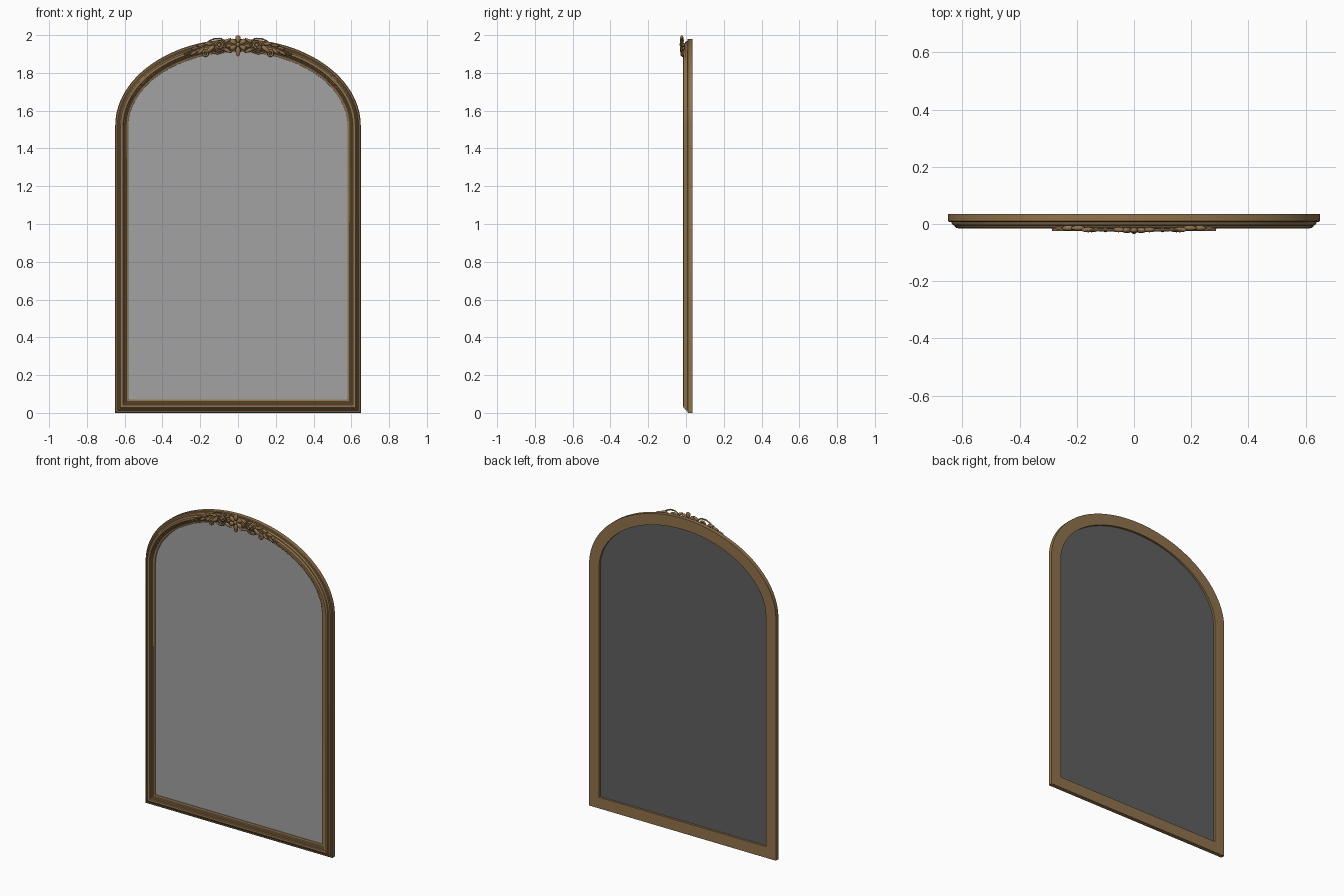
import bpy, bmesh, math
from mathutils import Matrix, Vector

if "Cube" in bpy.data.objects:
    bpy.data.objects.remove(bpy.data.objects["Cube"])


def material(name, rgb):
    m = bpy.data.materials.new(name)
    m.diffuse_color = (*rgb, 1)
    m.use_nodes = True
    m.node_tree.nodes["Principled BSDF"].inputs["Base Color"].default_value = m.diffuse_color
    return m


GOLD = material("antique gold", (0.28, 0.17, 0.072))
GLASS = material("mirror grey", (0.36, 0.36, 0.36))
BACK = material("backing dark grey", (0.115, 0.115, 0.115))
W, SPRING, RISE = 0.65, 1.52, 0.46


def outline(d):
    """Arched outline, offset inwards by d."""
    pts = [(-W + d, d), (W - d, d)]
    n = 72
    for i in range(n + 1):
        a = math.pi * i / n
        c, s = math.cos(a), math.sin(a)
        nrm = Vector((c / W, s / RISE)).normalized()
        pts.append((W * c - nrm.x * d, SPRING + RISE * s - nrm.y * d))
    return pts


def finish(bm, name, mats, angle=35):
    bmesh.ops.recalc_face_normals(bm, faces=bm.faces)
    me = bpy.data.meshes.new(name)
    bm.to_mesh(me)
    bm.free()
    ob = bpy.data.objects.new(name, me)
    bpy.context.collection.objects.link(ob)
    for m in mats:
        me.materials.append(m)
    smooth(ob, angle)
    return ob


def smooth(ob, angle=35):
    bpy.ops.object.select_all(action='DESELECT')
    ob.select_set(True)
    bpy.context.view_layer.objects.active = ob
    bpy.ops.object.shade_smooth_by_angle(angle=math.radians(angle))


# Moulded frame: profile of (inset, depth) swept round the outline
profile = [(0, 0.035), (0, 0.010), (0.004, 0.007), (0.012, 0.007), (0.013, 0.001),
           (0.017, -0.004), (0.022, -0.005), (0.024, -0.010), (0.029, -0.014),
           (0.036, -0.015), (0.042, -0.013), (0.045, -0.008), (0.050, -0.007),
           (0.053, -0.003), (0.056, -0.003), (0.060, 0.001), (0.066, 0.002),
           (0.070, 0.005), (0.070, 0.035)]
bm = bmesh.new()
rings = [[bm.verts.new((x, y, z)) for x, z in outline(d)] for d, y in profile]
for k, r in enumerate(rings):
    q = rings[(k + 1) % len(rings)]
    for i in range(len(r)):
        j = (i + 1) % len(r)
        bm.faces.new((r[i], r[j], q[j], q[i]))
finish(bm, "frame", [GOLD], 30)

# Mirror slab: glass on the front, dark backing elsewhere
bm = bmesh.new()
f, b = [[bm.verts.new((x, y, z)) for x, z in outline(0.069)] for y in (0.010, 0.022)]
bm.faces.new(f)
bm.faces.new(b)
for i in range(len(f)):
    j = (i + 1) % len(f)
    bm.faces.new((f[i], f[j], b[j], b[i]))
bmesh.ops.recalc_face_normals(bm, faces=bm.faces)
for face in bm.faces:
    face.material_index = 0 if face.normal.y < -0.5 else 1
finish(bm, "mirror_panel", [GLASS, BACK], 30)


def leaf(bm, x, z, angle, length, width, y=-0.018, depth=0.010):
    """Flattened pointed petal centred at (x, z), pointing along angle (degrees)."""
    m = Matrix.Translation((x, y, z)) @ Matrix.Rotation(-math.radians(angle), 4, 'Y')
    vs = bmesh.ops.create_uvsphere(bm, u_segments=14, v_segments=8, radius=1)['verts']
    for v in vs:
        taper = 1 - 0.4 * v.co.x
        v.co = m @ Vector((v.co.x * length / 2, v.co.y * depth, v.co.z * width / 2 * taper))


def spiral(cx, cz, r0, r1, a0, a1, n=30):
    out = []
    for i in range(n + 1):
        t = i / n
        r, a = r0 + (r1 - r0) * t, math.radians(a0 + (a1 - a0) * t)
        out.append((cx + r * math.cos(a), cz + r * math.sin(a)))
    return out


def tube(name, pts, y, r0, r1, side):
    """Tapered round strand through (x, z) points."""
    cu = bpy.data.curves.new(name, 'CURVE')
    cu.dimensions = '3D'
    cu.bevel_depth = 1
    cu.bevel_resolution = 3
    cu.use_fill_caps = True
    sp = cu.splines.new('POLY')
    sp.points.add(len(pts) - 1)
    for i, (p, (x, z)) in enumerate(zip(sp.points, pts)):
        t = i / (len(pts) - 1)
        p.co = (side * x, y, z, 1)
        p.radius = r0 + (r1 - r0) * t
    cu.materials.append(GOLD)
    ob = bpy.data.objects.new(name, cu)
    bpy.context.collection.objects.link(ob)
    bpy.ops.object.select_all(action='DESELECT')
    ob.select_set(True)
    bpy.context.view_layer.objects.active = ob
    bpy.ops.object.convert(target='MESH')
    smooth(bpy.context.view_layer.objects.active, 50)


# Central rosette: six petals round a bead
bm = bmesh.new()
CZ = 1.95
for k in range(6):
    a = 90 + 60 * k
    ar = math.radians(a)
    leaf(bm, 0.028 * math.cos(ar), CZ + 0.028 * math.sin(ar), a + 180, 0.042, 0.026, -0.022, 0.010)
leaf(bm, 0, CZ, 0, 0.024, 0.024, -0.023, 0.012)
leaf(bm, 0, 1.902, -90, 0.032, 0.022, -0.020, 0.010)
finish(bm, "rosette", [GOLD], 60)

# Scrolls and trailing leaves on both sides: x, z, angle, length, width
leaves = [(0.055, 1.972, 150, 0.045, 0.016), (0.055, 1.918, 205, 0.050, 0.018),
          (0.100, 1.948, 0, 0.020, 0.020), (0.148, 1.925, -40, 0.060, 0.022),
          (0.160, 1.955, 5, 0.050, 0.018), (0.195, 1.945, -5, 0.050, 0.018),
          (0.200, 1.912, -45, 0.045, 0.016), (0.230, 1.930, -8, 0.045, 0.015),
          (0.238, 1.903, -35, 0.045, 0.014), (0.268, 1.905, -22, 0.045, 0.014)]
for side, word in ((1, "right"), (-1, "left")):
    bm = bmesh.new()
    for x, z, a, l, w in leaves:
        leaf(bm, side * x, z, a if side > 0 else 180 - a, l, w,
             -0.020 if x < 0.18 else -0.014, 0.009)
    finish(bm, "leaves_" + word, [GOLD], 60)
    tail = [(0.125, 1.981), (0.150, 1.970), (0.175, 1.950), (0.205, 1.932),
            (0.245, 1.917), (0.285, 1.902)]
    tube("scroll_" + word, spiral(0.098, 1.946, 0.012, 0.036, 630, 90) + tail,
         -0.021, 0.006, 0.004, side)
    tube("curl_" + word, spiral(0.170, 1.902, 0.006, 0.018, -300, 120, 24),
         -0.019, 0.005, 0.006, side)
    tube("lower_scroll_" + word, spiral(0.098, 1.946, 0.036, 0.050, 235, 320, 16),
         -0.018, 0.004, 0.006, side)
